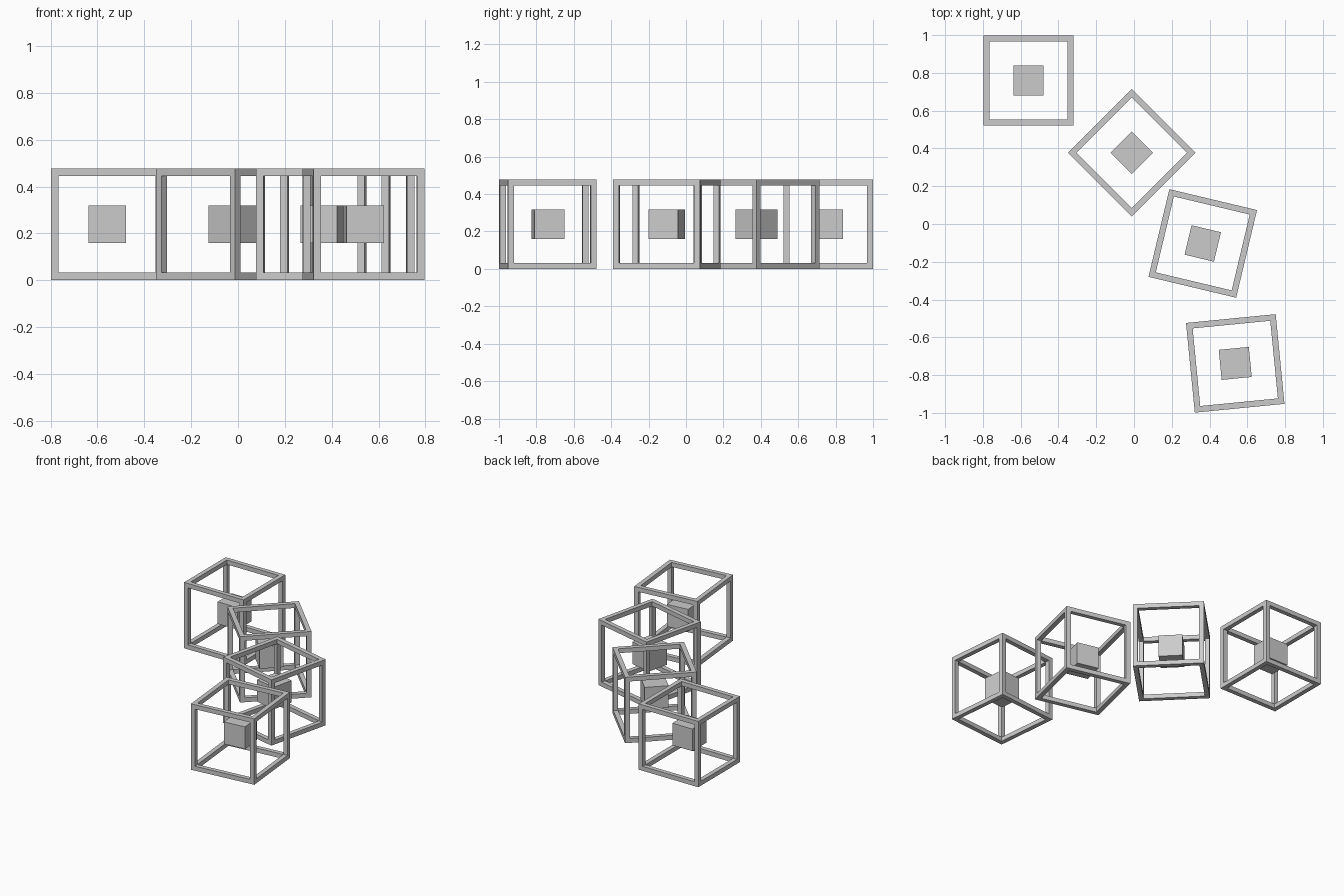
import bpy, bmesh
from math import radians
from mathutils import Matrix

if "Cube" in bpy.data.objects:
    bpy.data.objects.remove(bpy.data.objects["Cube"])

SIZE, BAR, CORE = 0.477, 0.032, 0.16


def add_object(name, bm, x, y, angle):
    bmesh.ops.recalc_face_normals(bm, faces=bm.faces)
    mesh = bpy.data.meshes.new(name)
    bm.to_mesh(mesh)
    bm.free()
    obj = bpy.data.objects.new(name, mesh)
    obj.location = (x, y, SIZE / 2)
    obj.rotation_euler.z = radians(angle)
    bpy.context.collection.objects.link(obj)


def open_frame():
    # Cube with each face inset, pushed in by the bar width and opened up
    bm = bmesh.new()
    bmesh.ops.create_cube(bm, size=SIZE)
    inner = list(bm.faces)
    bmesh.ops.inset_individual(bm, faces=inner, thickness=BAR, use_even_offset=True)
    dirs = [f.calc_center_median().normalized() for f in inner]
    caps = []
    for face, d in zip(inner, dirs):
        cap = bmesh.ops.extrude_discrete_faces(bm, faces=[face])["faces"][0]
        bmesh.ops.translate(bm, verts=cap.verts, vec=-d * BAR)
        caps.append(cap)
    bmesh.ops.delete(bm, geom=caps, context='FACES_ONLY')
    bmesh.ops.remove_doubles(bm, verts=bm.verts, dist=0.0005)
    return bm


def core_cube():
    bm = bmesh.new()
    bmesh.ops.create_cube(bm, size=CORE)
    return bm


# Four open cubes, each with a small floating cube: x, y, turn in degrees
places = [(-0.559, 0.760, 0), (-0.012, 0.377, 45),
          (0.364, -0.103, -13.4), (0.536, -0.738, 5.6)]
for i, (x, y, angle) in enumerate(places, 1):
    add_object(f"cube_frame_{i}", open_frame(), x, y, angle)
    add_object(f"inner_cube_{i}", core_cube(), x, y, angle)
